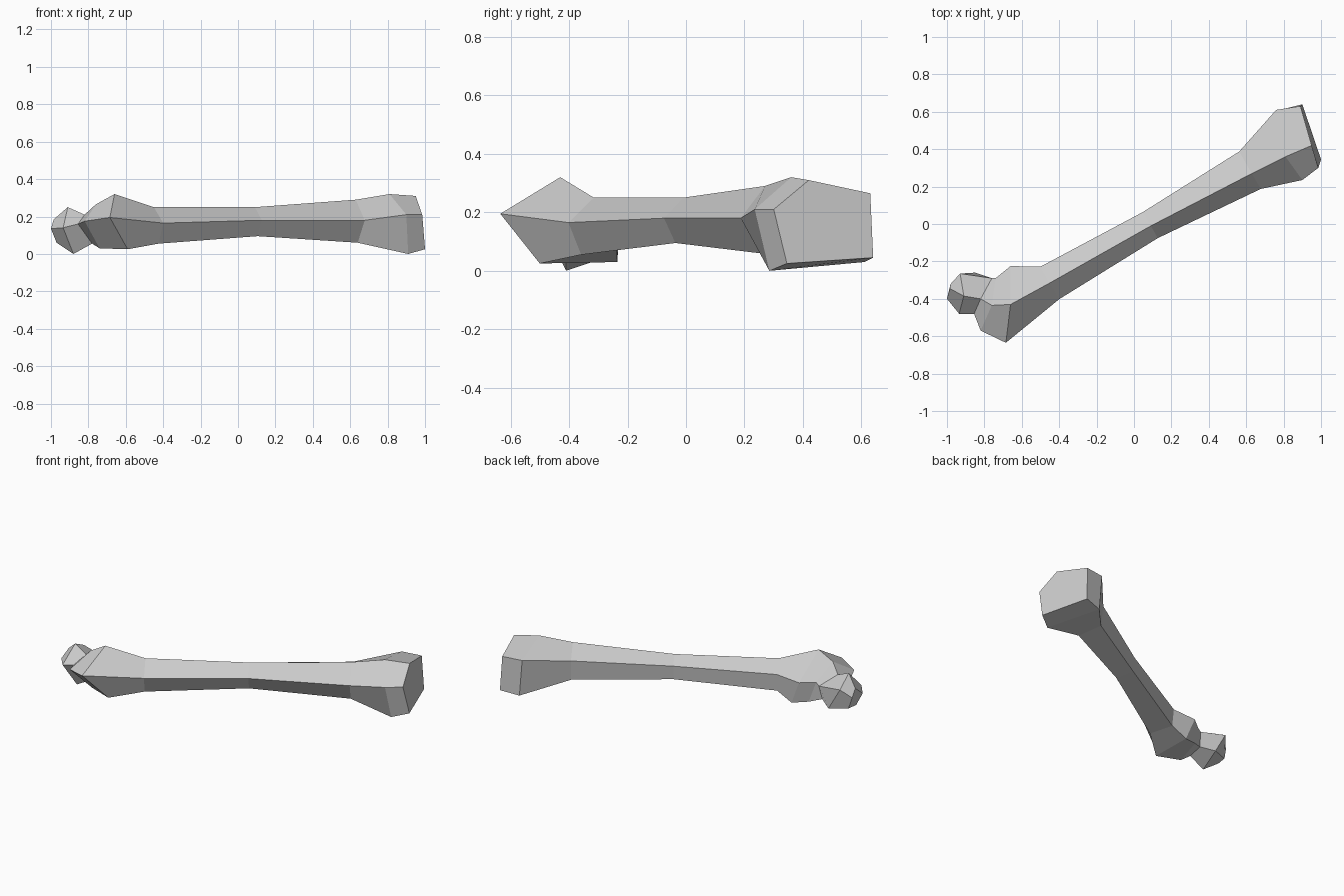
import bpy, bmesh
from mathutils import Vector

# Every ring runs: crest, front ridge, lower front, lower back, upper back
hip_rings = [
    # ball of the joint
    [(-.985, -.345, .185), (-1, -.40, .135), (-.97, -.375, .06), (-.96, -.31, .06), (-.98, -.32, .13)],
    [(-.91, -.385, .25), (-.935, -.48, .14), (-.88, -.41, 0), (-.85, -.26, .05), (-.93, -.265, .19)],
    # neck
    [(-.82, -.40, .21), (-.855, -.48, .16), (-.78, -.41, .055), (-.77, -.31, .07), (-.76, -.29, .16)],
    # knob beside the neck
    [(-.76, -.435, .265), (-.82, -.57, .175), (-.74, -.45, .03), (-.70, -.27, .05), (-.74, -.29, .18)],
    [(-.66, -.43, .32), (-.685, -.635, .195), (-.59, -.50, .025), (-.60, -.235, .03), (-.66, -.225, .18)],
]
knee_rings = [
    [(.81, .36, .32), (.90, .235, .21), (.91, .285, 0), (.78, .61, .03), (.76, .61, .265)],
    [(.95, .42, .31), (.985, .30, .21), (1, .345, .025), (.90, .64, .045), (.89, .63, .265)],
]

# Shaft: crest position, five offsets across, five heights
across = Vector((-.50, .87, 0))


def shaft_ring(x, y, offsets, heights):
    return [Vector((x, y, h)) + across * o for o, h in zip(offsets, heights)]


shaft_rings = [
    shaft_ring(-.45, -.315, (0, -.10, -.05, .09, .10), (.25, .165, .055, .08, .19)),
    shaft_ring(.09, -.01, (0, -.075, -.03, .075, .085), (.25, .18, .095, .12, .21)),
    shaft_ring(.63, .27, (0, -.095, -.02, .12, .135), (.29, .18, .06, .10, .23)),
]

# One continuous faceted bone
bm = bmesh.new()
loops = [[bm.verts.new(p) for p in ring] for ring in hip_rings + shaft_rings + knee_rings]
for a, b in zip(loops, loops[1:]):
    for i in range(5):
        j = (i + 1) % 5
        bm.faces.new((a[i], a[j], b[j], b[i]))
bm.faces.new(loops[0])
bm.faces.new(loops[-1])
bmesh.ops.recalc_face_normals(bm, faces=bm.faces)
mesh = bpy.data.meshes.new("thigh_bone")
bm.to_mesh(mesh)
bm.free()

bone = bpy.data.objects.new("thigh_bone", mesh)
bpy.context.collection.objects.link(bone)
grey = bpy.data.materials.new("bone_grey")
grey.diffuse_color = (.6, .6, .6, 1)
mesh.materials.append(grey)
